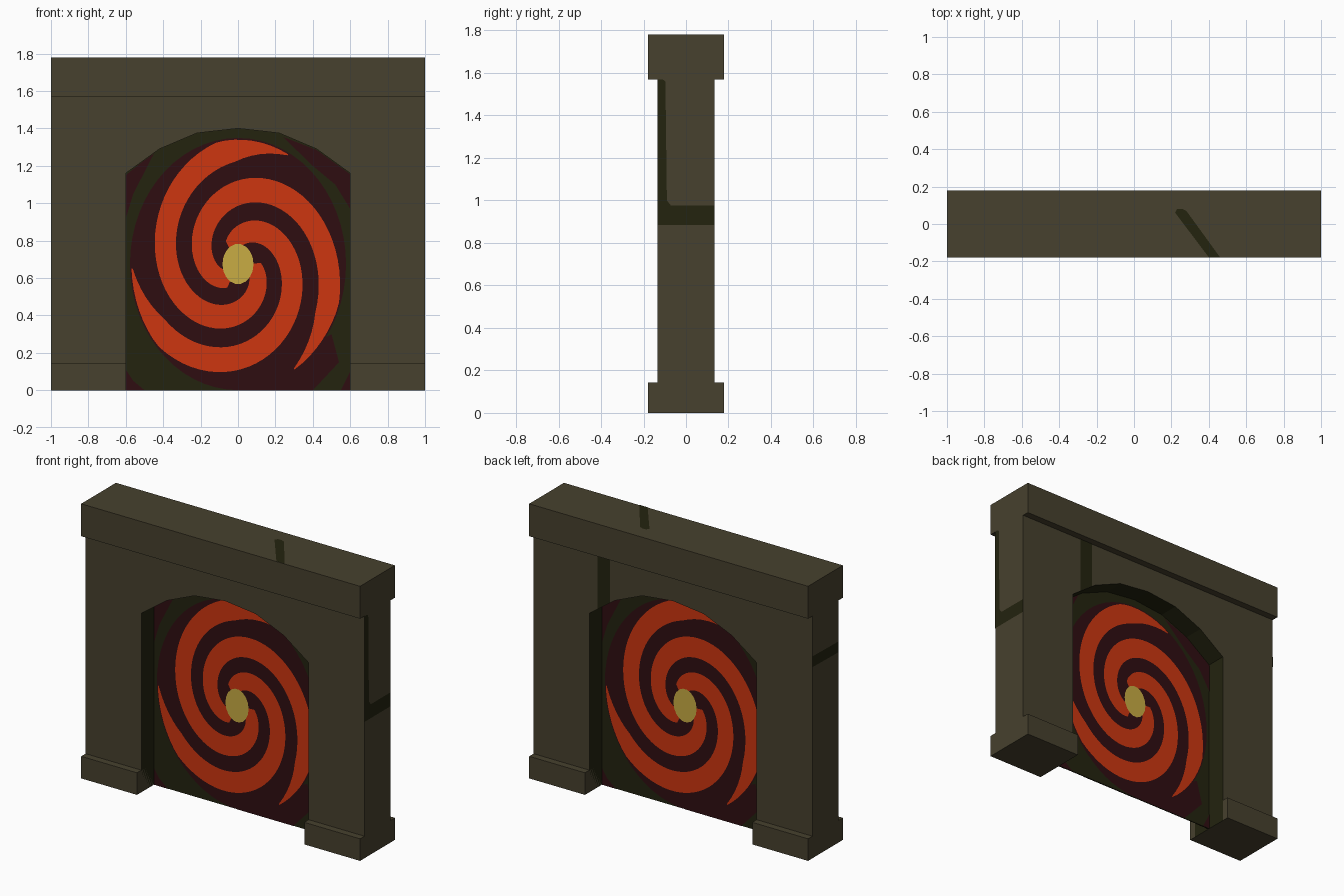
import bpy, bmesh
from math import cos, sin, radians, pi
from mathutils import Vector

if "Cube" in bpy.data.objects:
    bpy.data.objects.remove(bpy.data.objects["Cube"], do_unlink=True)


def material(name, rgb):
    linear = [((c / 255 + 0.055) / 1.055) ** 2.4 for c in rgb] + [1.0]
    m = bpy.data.materials.new(name)
    m.use_nodes = True
    m.diffuse_color = linear
    bsdf = m.node_tree.nodes["Principled BSDF"]
    bsdf.inputs["Base Color"].default_value = linear
    bsdf.inputs["Roughness"].default_value = 0.9
    return m


STONE = material("stone", (71, 65, 46))
MOSS = material("dark_moss", (35, 35, 15))
MAROON = material("maroon", (47, 13, 17))
ORANGE = material("orange", (205, 54, 16))
YELLOW = material("yellow", (200, 172, 68))


def finish(name, bm, *mats):
    me = bpy.data.meshes.new(name)
    bm.to_mesh(me)
    bm.free()
    for m in mats:
        me.materials.append(m)
    ob = bpy.data.objects.new(name, me)
    bpy.context.collection.objects.link(ob)
    return ob


def prism(outline, half_depth):
    """Extrude an x-z outline symmetrically along y."""
    bm = bmesh.new()
    face = bm.faces.new([bm.verts.new((x, -half_depth, z)) for x, z in outline])
    new = bmesh.ops.extrude_face_region(bm, geom=[face])["geom"]
    verts = [g for g in new if isinstance(g, bmesh.types.BMVert)]
    bmesh.ops.translate(bm, verts=verts, vec=(0, 2 * half_depth, 0))
    bmesh.ops.recalc_face_normals(bm, faces=bm.faces)
    return bm


def rect(x0, x1, z0, z1):
    return [(x0, z0), (x1, z0), (x1, z1), (x0, z1)]


def sheet(name, polys, place, facing, mat):
    """Flat painted plate made of 2D polygons, placed on a surface."""
    bm = bmesh.new()
    for poly in polys:
        f = bm.faces.new([bm.verts.new(place(a, b)) for a, b in poly])
        f.normal_update()
        if f.normal.dot(Vector(facing)) < 0:
            f.normal_flip()
    bmesh.ops.remove_doubles(bm, verts=bm.verts, dist=1e-5)
    return finish(name, bm, mat)


# Stone frame with the faceted arch opening, moss-dark inside the arch
half_arch = [(0.6, 1.16), (0.42, 1.29), (0.22, 1.375)]
arch = half_arch + [(0, 1.4)] + [(-x, z) for x, z in reversed(half_arch)]
outline = [(1, 0), (1, 1.57), (-1, 1.57), (-1, 0), (-0.6, 0)] + arch[::-1] + [(0.6, 0)]
bm = prism(outline, 0.133)
for f in bm.faces:
    c = f.calc_center_median()
    if abs(f.normal.y) < 0.1 and abs(c.x) < 0.65 and 0.1 < c.z < 1.5:
        f.material_index = 1
finish("gate_frame", bm, STONE, MOSS)

# Top beam and the two plinths
finish("top_beam", prism(rect(-1, 1, 1.57, 1.78), 0.178), STONE)
finish("left_plinth", prism(rect(0.6, 1, 0, 0.143), 0.178), STONE)
finish("right_plinth", prism(rect(-1, -0.6, 0, 0.143), 0.178), STONE)

# Portal panel filling the opening
finish("portal_panel", prism([(-0.6, 0)] + arch[::-1] + [(0.6, 0)], 0.003), MOSS)

CENTRE, ASPECT, RIM = 0.675, 0.857, 0.665


def polar(r, deg, aspect=ASPECT):
    return r * cos(radians(deg)) * aspect, CENTRE + r * sin(radians(deg))


def spiral_arm(start):
    """Quads of one arm winding inward, tapered at its outer tip."""
    rows = []
    for i in range(61):
        turn = i * 5
        mid = 0.675 - 0.18 * turn / 90
        taper = min(1, 0.25 + turn / 40)
        inner = max(0.02, mid - 0.068 * taper)
        outer = max(0.03, min(RIM, mid + 0.068))
        if inner < outer:
            rows.append((polar(inner, start + turn), polar(outer, start + turn)))
    return [[a[0], a[1], b[1], b[0]] for a, b in zip(rows, rows[1:])]


disc = [polar(0.674, a) for a in range(0, 360, 6)]
core = [polar(0.108, a, 0.77) for a in range(0, 360, 20)]
arms = [q for start in (62, -58, 182) for q in spiral_arm(start)]
corner_streaks = [
    [(-0.6, 0.92), (-0.56, 1.05), (-0.45, 1.265), (-0.52, 1.215), (-0.6, 1.15)],
    [(0.6, 0.97), (0.6, 1.155), (0.42, 1.285), (0.24, 1.355), (0.4, 1.2), (0.52, 1.1)],
    [(-0.6, 0), (-0.5, 0), (-0.56, 0.05), (-0.6, 0.11)],
    [(0.6, 0), (0.55, 0), (0.6, 0.1)],
    [(-0.1, 0.02), (0, 0), (0.4, 0), (0.54, 0.15), (0.5, 0.3), (0.1, 0.1)],
]

# Same painted swirl on both sides, turned half round for the back
for side, s in (("front", 1), ("back", -1)):
    layers = (("swirl_ground", [disc], MAROON, 0.006),
              ("corner_streaks", corner_streaks, MAROON, 0.005),
              ("swirl_arms", arms, ORANGE, 0.008),
              ("swirl_core", [core], YELLOW, 0.010))
    for part, polys, mat, depth in layers:
        sheet(f"{side}_{part}", polys,
              lambda u, z: (s * u, -s * depth, z), (0, -s, 0), mat)

# Dark cracks in the stone
sheet("left_crack", [[(-0.133, 0.885), (0.133, 0.885), (0.133, 0.975), (-0.07, 0.975),
                      (-0.09, 1.0), (-0.097, 1.56), (-0.11, 1.57), (-0.133, 1.57)]],
      lambda y, z: (1.002, y, z), (1, 0, 0), MOSS)
sheet("right_crack", [[(-0.133, 1.235), (0.133, 1.24), (0.133, 1.31), (-0.133, 1.305)]],
      lambda y, z: (-1.002, y, z), (-1, 0, 0), MOSS)
sheet("back_crack", [[(0.45, 1.27), (0.54, 1.205), (0.54, 1.57), (0.45, 1.57)]],
      lambda x, z: (x, 0.135, z), (0, 1, 0), MOSS)
sheet("top_crack", [[(0.22, 0.06), (0.4, -0.178), (0.46, -0.178), (0.28, 0.07),
                     (0.26, 0.08), (0.23, 0.08)]],
      lambda x, y: (x, y, 1.782), (0, 0, 1), MOSS)
